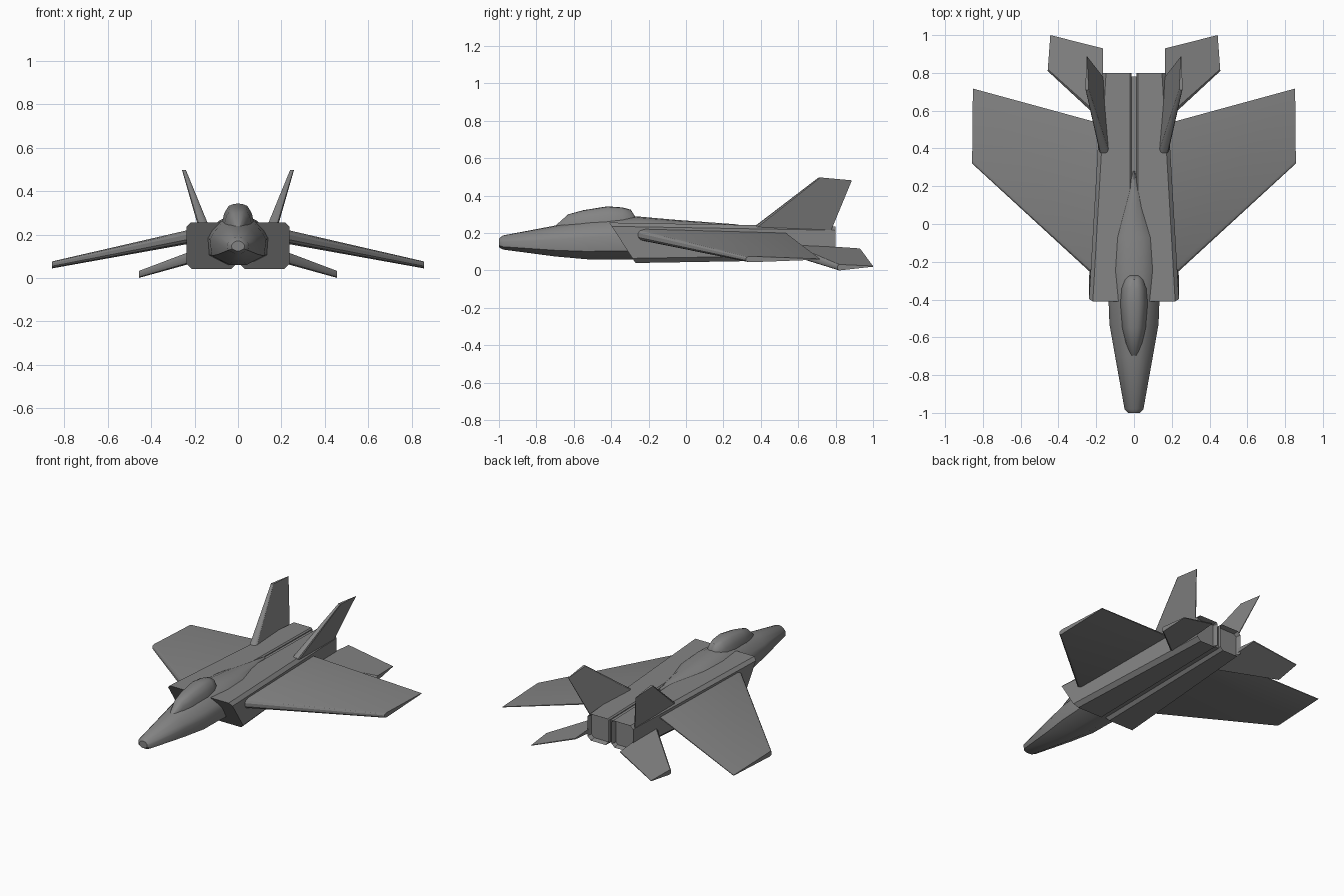
import bpy, bmesh, math
from mathutils import Vector

if "Cube" in bpy.data.objects:
    bpy.data.objects.remove(bpy.data.objects["Cube"])

grey = bpy.data.materials.new("airframe_grey")
grey.diffuse_color = (0.23, 0.23, 0.23, 1)
grey.use_nodes = True
grey.node_tree.nodes["Principled BSDF"].inputs["Base Color"].default_value = grey.diffuse_color


def finish(name, bm, mirror=False, angle=30):
    bmesh.ops.recalc_face_normals(bm, faces=bm.faces)
    me = bpy.data.meshes.new(name)
    bm.to_mesh(me)
    bm.free()
    for p in me.polygons:
        p.use_smooth = True
    me.set_sharp_from_angle(angle=math.radians(angle))
    me.materials.append(grey)
    ob = bpy.data.objects.new(name, me)
    bpy.context.collection.objects.link(ob)
    if mirror:
        ob.modifiers.new("mirror", 'MIRROR').use_mirror_merge = False
    return ob


def loft(rings):
    """Skin a list of closed rings and cap both ends; returns bmesh and end caps."""
    bm = bmesh.new()
    vs = [[bm.verts.new(p) for p in r] for r in rings]
    n = len(rings[0])
    for a, b in zip(vs, vs[1:]):
        for i in range(n):
            j = (i + 1) % n
            bm.faces.new((a[i], a[j], b[j], b[i]))
    return bm, bm.faces.new(vs[0][::-1]), bm.faces.new(vs[-1])


def body(name, half, sections, angle):
    """Symmetric body from a half profile (x, z fractions) and (y, half width, bottom, top)."""
    full = half + [(-x, z) for x, z in half[::-1] if x > 0]
    rings = [[(x * w, y, zb + z * (zt - zb)) for x, z in full]
             for y, w, zb, zt in sections]
    bm, _, _ = loft(rings)
    return finish(name, bm, angle=angle)


def blade(name, root, tip, axis):
    """Wing-like surface; each end is (leading point, trailing point, thickness)."""
    prof = [(0, .18), (.015, .38), (.05, .5), (1, .06)]
    loop = prof + [(c, -t) for c, t in prof[::-1]]
    axis = Vector(axis)
    rings = []
    for le, te, thick in (root, tip):
        le, te = Vector(le), Vector(te)
        rings.append([le.lerp(te, c) + axis * t * thick for c, t in loop])
    bm, _, _ = loft(rings)
    return finish(name, bm, mirror=True)


# nose, cockpit section and spine
body("fuselage",
     [(0, 1), (.32, .975), (.6, .89), (.88, .7), (1, .55), (.93, .2), (.3, 0)],
     [(-1.0, .03, .125, .17), (-.98, .05, .112, .187), (-.7, .1, .075, .24),
      (-.53, .13, .06, .27), (-.40, .135, .06, .283), (-.25, .148, .06, .288),
      (-.07, .145, .07, .272), (.16, .06, .1, .255), (.28, .008, .1, .246)], 35)

# canopy
body("canopy",
     [(0, 1), (.3, .98), (.58, .92), (.85, .68), (1, .35), (1, 0)],
     [(-.70, .02, .2, .238), (-.63, .045, .2, .3), (-.55, .064, .2, .322),
      (-.42, .075, .2, .343), (-.34, .07, .2, .337), (-.295, .055, .2, .325),
      (-.27, .04, .2, .285)], 40)


# twin intake and engine boxes with raked intake and recessed exhaust
def box_ring(y, rake, xo, zb, zt):
    xi, c, d = .012, .02, .025
    pts = [(xi, zt - .008), (xi + .008, zt), (xo - c, zt), (xo, zt - c),
           (xo, zb + d), (xo - d, zb), (xi + c, zb), (xi, zb + c)]
    return [(x, y + rake * (zt - z) / (zt - zb), z) for x, z in pts]


bm, intake, exhaust = loft([box_ring(-.41, .14, .238, .04, .256),
                            box_ring(.80, 0, .168, .058, .235)])
bmesh.ops.recalc_face_normals(bm, faces=bm.faces)
bmesh.ops.inset_region(bm, faces=[exhaust], thickness=.01)
bmesh.ops.translate(bm, verts=exhaust.verts, vec=(0, -.03, 0))
finish("engine_box", bm, mirror=True, angle=20)

# web between the engine boxes
bm, _, _ = loft([[(-.02, y, zb), (.02, y, zb), (.02, y, zt), (-.02, y, zt)]
                 for y, zb, zt in ((-.25, .06, .24), (.78, .075, .222))])
finish("centre_web", bm)

# main wings, drooping toward the tips
blade("wing",
      ((.15, -.33, .205), (.15, .525, .203), .068),
      ((.857, .32, .06), (.853, .717, .06), .032), (0, 0, 1))

# horizontal tails
blade("horizontal_tail",
      ((.16, .535, .113), (.165, .93, .114), .062),
      ((.457, .81, .016), (.443, 1.0, .022), .032), (0, 0, 1))

# canted vertical fins
blade("vertical_fin",
      ((.145, .32, .2), (.16, .77, .2), .055),
      ((.249, .71, .498), (.249, .887, .482), .018), (1, 0, 0))
